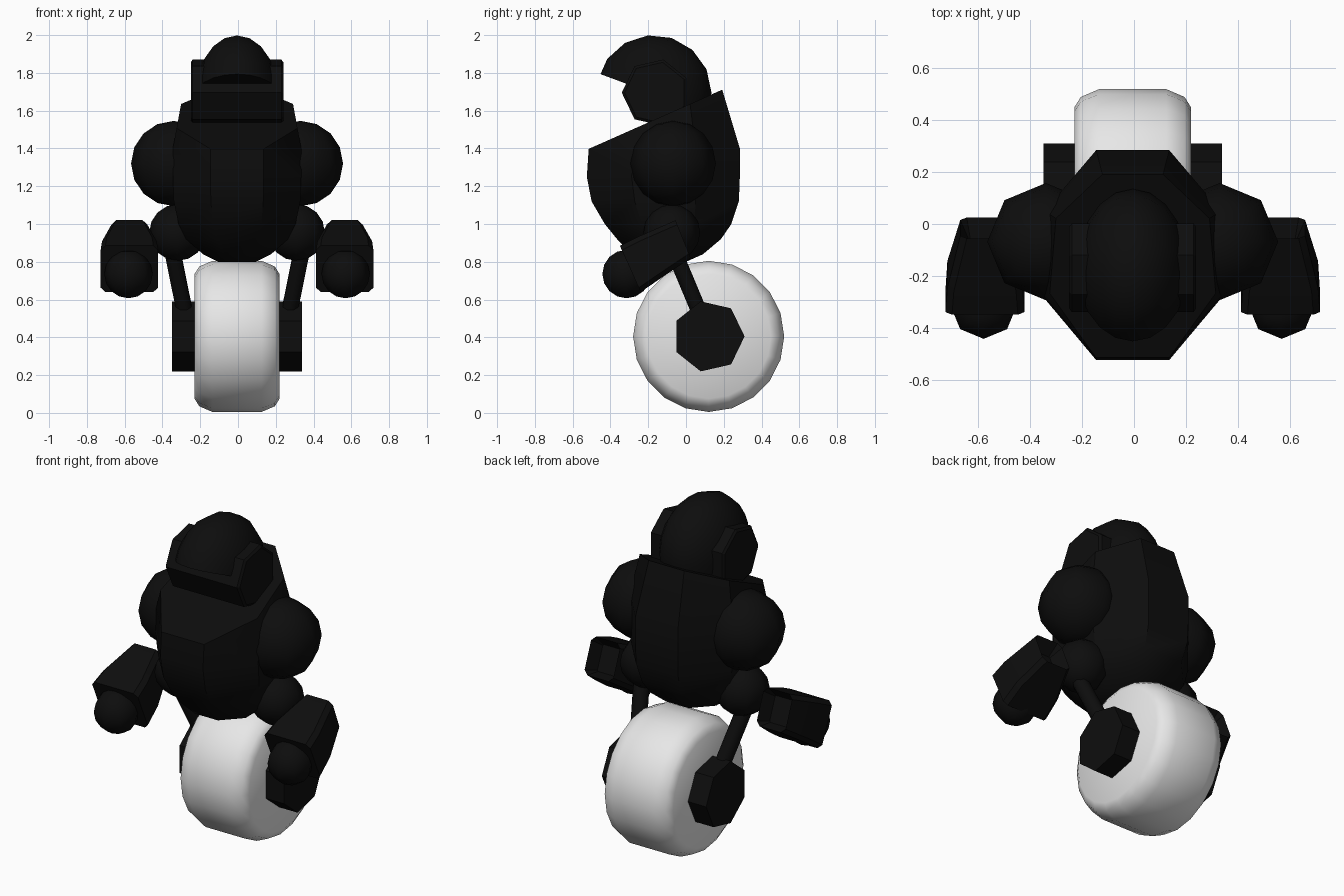
import bpy, bmesh, math
from mathutils import Matrix, Vector

if "Cube" in bpy.data.objects:
    bpy.data.objects.remove(bpy.data.objects["Cube"])

CX = -0.005  # symmetry plane


def material(name, value):
    m = bpy.data.materials.new(name)
    m.diffuse_color = (value, value, value, 1)
    m.use_nodes = True
    m.node_tree.nodes["Principled BSDF"].inputs["Base Color"].default_value = m.diffuse_color
    return m


BLACK = material("black", 0.004)
WHITE = material("white", 0.8)


def finish(name, bm, mat, angle=None):
    bmesh.ops.recalc_face_normals(bm, faces=bm.faces[:])
    me = bpy.data.meshes.new(name)
    bm.to_mesh(me)
    bm.free()
    ob = bpy.data.objects.new(name, me)
    bpy.context.collection.objects.link(ob)
    me.materials.append(mat)
    if angle:
        bpy.ops.object.select_all(action='DESELECT')
        ob.select_set(True)
        bpy.context.view_layer.objects.active = ob
        bpy.ops.object.shade_smooth_by_angle(angle=math.radians(angle))
    return ob


def loft(rings):
    """Skin a list of point rings and cap both ends."""
    bm = bmesh.new()
    loops = [[bm.verts.new(p) for p in r] for r in rings]
    n = len(loops[0])
    for a, b in zip(loops, loops[1:]):
        for i in range(n):
            j = (i + 1) % n
            bm.faces.new((a[i], a[j], b[j], b[i]))
    first = bm.faces.new(loops[0])
    bm.faces.new(loops[-1])
    return bm, first


def lathe_x(profile, n, y, z, phase=0):
    """Solid of revolution about an axis along x; profile is (x, radius)."""
    angles = [phase + math.tau * i / n for i in range(n)]
    return loft([[(CX + x, y + r * math.cos(a), z + r * math.sin(a)) for a in angles]
                 for x, r in profile])[0]


def cut(bm, point, normal):
    bmesh.ops.bisect_plane(bm, geom=bm.verts[:] + bm.edges[:] + bm.faces[:],
                           plane_co=point, plane_no=normal, clear_outer=True)
    bmesh.ops.holes_fill(bm, edges=[e for e in bm.edges if e.is_boundary])


def ball(name, x, y, z, r, u=8, v=8):
    bm = bmesh.new()
    bmesh.ops.create_uvsphere(bm, u_segments=u, v_segments=v, radius=r,
                              matrix=Matrix.Translation((x, y, z)))
    finish(name, bm, BLACK, 50)


# Wheel and hub
finish("wheel", lathe_x([(-.225, .33), (-.2, .37), (-.13, .4), (.13, .4),
                         (.2, .37), (.225, .33)], 20, .12, .405), WHITE, 35)
finish("hub", lathe_x([(-.345, .19), (.345, .19)], 7, .12, .405), BLACK)

# Torso: eight-sided egg with a slanted top; rows are z, centre y, half depth, half width
levels = [(.80, -.1, .1, .10), (.84, -.1, .19, .18), (.92, -.09, .275, .27),
          (1.0, -.095, .335, .31), (1.12, -.11, .39, .335), (1.25, -.12, .405, .34),
          (1.4, -.115, .40, .34), (1.75, -.115, .295, .275)]
rings = []
for z, yc, hy, hx in levels:
    angles = [math.tau * (i + .5) / 8 for i in range(8)]
    k = 1 / math.cos(math.pi / 8)
    rings.append([(CX + k * hx * math.cos(a), yc + k * hy * math.sin(a), z) for a in angles])
bm = loft(rings)[0]
cut(bm, (0, -.51, 1.4), (0, -.405, .914))
finish("torso", bm, BLACK, 40)

# Head dome, open below the brow, poles along x
bm = bmesh.new()
bmesh.ops.create_uvsphere(bm, u_segments=15, v_segments=10, radius=1)
bm.transform(Matrix.Translation((CX, -.17, 1.695)) @ Matrix.Diagonal((.215, .305, .305, 1))
             @ Matrix.Rotation(math.pi / 2, 4, 'Y'))
cut(bm, (0, -.47, 1.8), (0, -.35, -.937))
finish("head_dome", bm, BLACK, 40)

# Face drum running from ear to ear
finish("face_drum", lathe_x([(-.245, .165), (-.235, .18), (.235, .18), (.245, .165)],
                            7, -.16, 1.695, math.pi), BLACK)

for side, s in (("left", -1), ("right", 1)):
    # Shoulder, elbow and fist
    ball("shoulder_" + side, CX + s * .335, -.068, 1.32, .226)
    ball("elbow_" + side, CX + s * .315, -.075, .955, .15)
    ball("fist_" + side, CX + s * .575, -.315, .735, .128)

    # Forearm block, wider at the front, with a square recess at the back
    def section(hw, top, bottom, bev=.025):
        t, b = Vector((0, *top)), Vector((0, *bottom))
        up = (t - b).normalized() * bev
        c = Vector((CX + s * .57, 0, 0))
        out = []
        for p, u in ((t, -up), (b, up)):
            w, e = Vector((hw, 0, 0)), Vector((hw - bev, 0, 0))
            corner = [c + p + u - w, c + p - e, c + p + e, c + p + u + w]
            out += corner if p is t else corner[::-1]
        return out

    bm, back = loft([section(.095, (-.055, 1.02), (.025, .82)),
                     section(.145, (-.26, .93), (-.13, .715)),
                     section(.152, (-.35, .885), (-.24, .64))])
    bmesh.ops.recalc_face_normals(bm, faces=bm.faces[:])
    bmesh.ops.inset_region(bm, faces=[back], thickness=.035)
    bmesh.ops.translate(bm, verts=back.verts[:], vec=(0, -.07, -.035))
    finish("forearm_" + side, bm, BLACK, 30)

    # Leg strut from hub to elbow
    a = Vector((CX + s * .27, .085, .5))
    b = Vector((CX + s * .345, -.07, .87))
    d = b - a
    bm = bmesh.new()
    bmesh.ops.create_cone(bm, cap_ends=True, segments=8, radius1=.045, radius2=.045,
                          depth=d.length,
                          matrix=Matrix.Translation((a + b) / 2)
                          @ d.to_track_quat('Z', 'Y').to_matrix().to_4x4())
    finish("leg_strut_" + side, bm, BLACK, 50)
